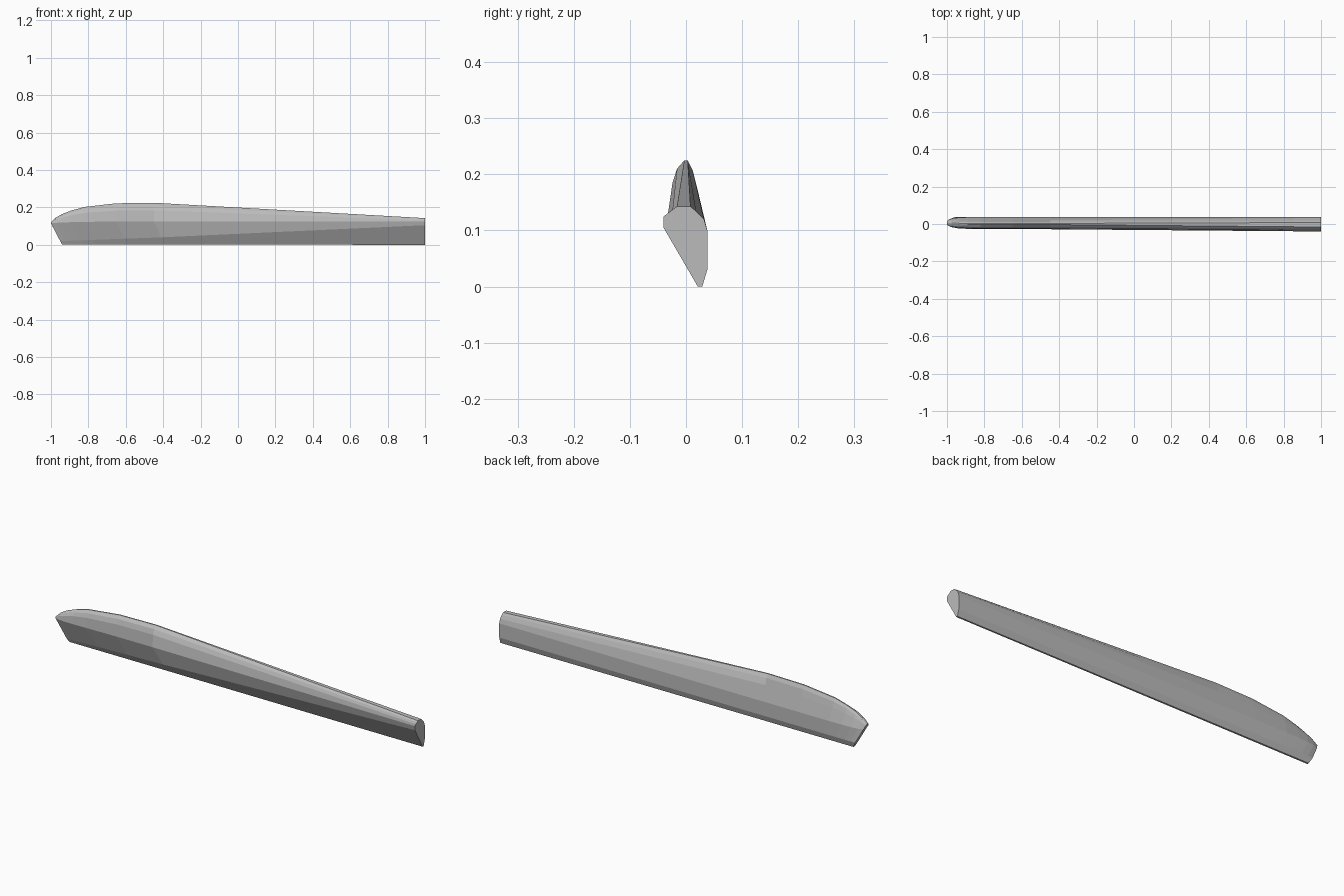
import bpy, bmesh

if "Cube" in bpy.data.objects:
    bpy.data.objects.remove(bpy.data.objects["Cube"], do_unlink=True)

grey = bpy.data.materials.new("plain grey")
grey.use_nodes = True
colour = (0.5, 0.5, 0.5, 1)
grey.diffuse_color = colour
grey.node_tree.nodes["Principled BSDF"].inputs["Base Color"].default_value = colour

# Cross-sections as (y, z), from the bottom edge up the front, down the back
ROOT = [(.021, 0), (-.04, .105), (-.04, .125), (-.032, .131), (-.024, .137),
        (-.016, .143), (.008, .143), (.018, .134), (.032, .12),
        (.038, .1), (.038, .03), (.029, 0)]
BELLY = [(.02, .002), (-.002, .04), (-.028, .125), (-.024, .185), (-.016, .21),
         (-.003, .225), (.003, .225), (.012, .207), (.02, .175),
         (.038, .1), (.038, .03), (.029, .002)]
WAIST = .115


def section(x, top, girth):
    """Belly section lowered to a new top, narrowed, and raked at the foot."""
    points = []
    t = (x + .45) / -.55
    for i, (y, z) in enumerate(BELLY):
        if i == 1:                      # front crease runs down to the tip
            y, z = y + .014 * t, z - .02 * t
        if z > WAIST:
            z = WAIST + (z - WAIST) * (top - WAIST) / (.225 - WAIST)
        if z > .05:
            y = .012 + (y - .012) * girth
        rake = .06 * max(0, 1 - z / WAIST)
        points.append((x + rake, y, z))
    return points


# Stations from the blunt tip to the straight root end
rings = [section(x, top, girth) for x, top, girth in [
    (-1, .122, .45), (-.975, .145, .72), (-.94, .165, .88), (-.89, .184, .95),
    (-.82, .203, 1), (-.65, .222, 1), (-.45, .225, 1)]]
rings.append([(1, y, z) for y, z in ROOT])

# Loft the blade and close both ends
bm = bmesh.new()
loops = [[bm.verts.new(p) for p in ring] for ring in rings]
for a, b in zip(loops, loops[1:]):
    for i in range(len(a)):
        j = (i + 1) % len(a)
        bm.faces.new((a[i], a[j], b[j], b[i]))
bm.faces.new(loops[0])
bm.faces.new(loops[-1])
bmesh.ops.recalc_face_normals(bm, faces=bm.faces)

mesh = bpy.data.meshes.new("blade")
bm.to_mesh(mesh)
bm.free()
mesh.materials.append(grey)
blade = bpy.data.objects.new("blade", mesh)
bpy.context.collection.objects.link(blade)
